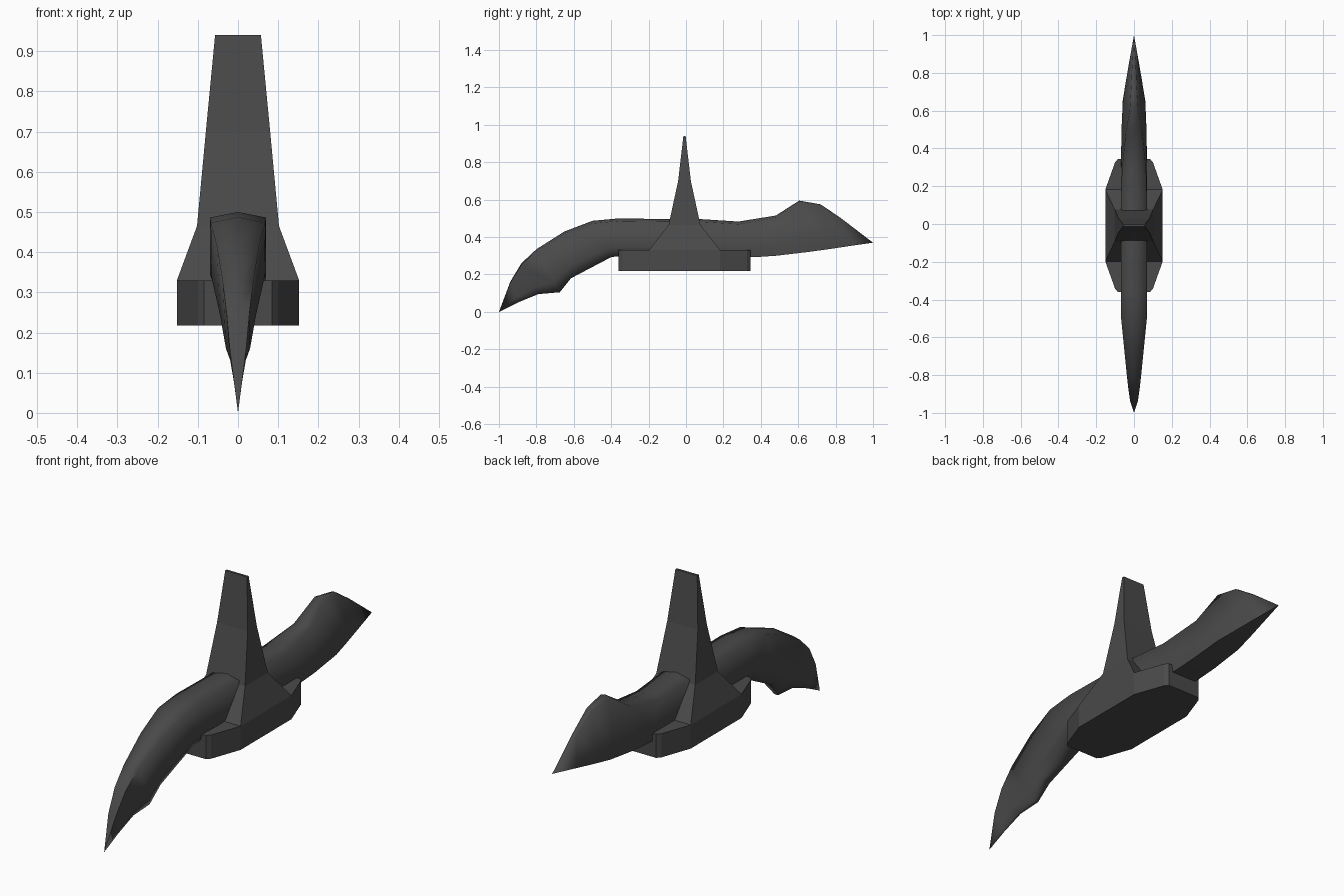
import bpy
import bmesh
import math

if "Cube" in bpy.data.objects:
    bpy.data.objects.remove(bpy.data.objects["Cube"])

# Dark grey metal shared by every part
dark = bpy.data.materials.new("dark_grey")
dark.diffuse_color = (0.068, 0.068, 0.068, 1.0)
dark.use_nodes = True
dark.node_tree.nodes["Principled BSDF"].inputs["Base Color"].default_value = dark.diffuse_color


def loft(name, rings, tips=(None, None), smooth=False):
    """Skin closed rings; each end is a flat cap or a single tip point."""
    bm = bmesh.new()
    loops = [[bm.verts.new(p) for p in ring] for ring in rings]
    n = len(loops[0])
    for a, b in zip(loops, loops[1:]):
        for i in range(n):
            j = (i + 1) % n
            bm.faces.new((a[i], a[j], b[j], b[i]))
    for loop, tip in ((loops[0], tips[0]), (loops[-1], tips[1])):
        if tip is None:
            bm.faces.new(loop)
        else:
            t = bm.verts.new(tip)
            for i in range(n):
                bm.faces.new((loop[i], loop[(i + 1) % n], t))
    bmesh.ops.recalc_face_normals(bm, faces=bm.faces)
    mesh = bpy.data.meshes.new(name)
    bm.to_mesh(mesh)
    bm.free()
    mesh.materials.append(dark)
    obj = bpy.data.objects.new(name, mesh)
    bpy.context.collection.objects.link(obj)
    if smooth:
        bpy.ops.object.select_all(action='DESELECT')
        obj.select_set(True)
        bpy.context.view_layer.objects.active = obj
        bpy.ops.object.shade_smooth_by_angle(angle=math.radians(80))
    return obj


CY = -0.008

# Base block: long plate with tapered, clipped ends
quarter = [(0.152, 0.19), (0.10, 0.335), (0.085, 0.352)]
outline = quarter + [(-x, y) for x, y in quarter[::-1]]
outline += [(-x, -y) for x, y in outline]
loft("base_block", [[(x, y + CY, z) for x, y in outline] for z in (0.218, 0.33)])

# Upright spike: rectangles shrinking upward (half x, half y, z)
levels = [(0.152, 0.19, 0.33), (0.102, 0.085, 0.465),
          (0.08, 0.034, 0.70), (0.057, 0.006, 0.94)]
loft("center_spike", [[(sx * x, sy * y + CY, z) for sx, sy in
                       ((1, 1), (-1, 1), (-1, -1), (1, -1))] for x, y, z in levels])


# Curved head: crown, shoulder, side and bottom points on each section
def section(yt, zt, yb, zb, wt, wm, wb):
    drop = min(0.014, wt * 0.25)
    zs, f = zt - drop, 0.25
    ym, zm = yb + (yt - yb) * f, zb + (zs - zb) * f
    half = [(wt, yt, zs), (wm, ym, zm), (wb, yb, zb)]
    return [(0, yt, zt)] + half + [(-x, y, z) for x, y, z in half[::-1]]


stations = [
    # top y, top z, bottom y, bottom z, top/side/bottom half widths
    (-0.94, 0.16, -0.90, 0.05, 0.020, 0.010, 0.003),
    (-0.88, 0.26, -0.79, 0.095, 0.029, 0.020, 0.006),
    (-0.80, 0.335, -0.675, 0.105, 0.038, 0.030, 0.010),
    (-0.65, 0.43, -0.615, 0.18, 0.053, 0.044, 0.026),
    (-0.50, 0.487, -0.40, 0.293, 0.068, 0.066, 0.050),
    (-0.36, 0.50, -0.34, 0.30, 0.07, 0.07, 0.055),
    (-0.08, 0.496, -0.08, 0.30, 0.07, 0.07, 0.065),
    (0.08, 0.496, 0.08, 0.30, 0.07, 0.07, 0.065),
    (0.28, 0.483, 0.37, 0.293, 0.064, 0.068, 0.065),
    (0.48, 0.515, 0.48, 0.30, 0.044, 0.067, 0.064),
    (0.605, 0.595, 0.65, 0.32, 0.022, 0.060, 0.060),
    (0.72, 0.575, 0.76, 0.335, 0.015, 0.044, 0.042),
    (0.83, 0.50, 0.86, 0.35, 0.010, 0.026, 0.025),
]
loft("curved_head", [section(*s) for s in stations],
     tips=((0, -1.0, 0.0), (0, 1.0, 0.37)), smooth=True)
